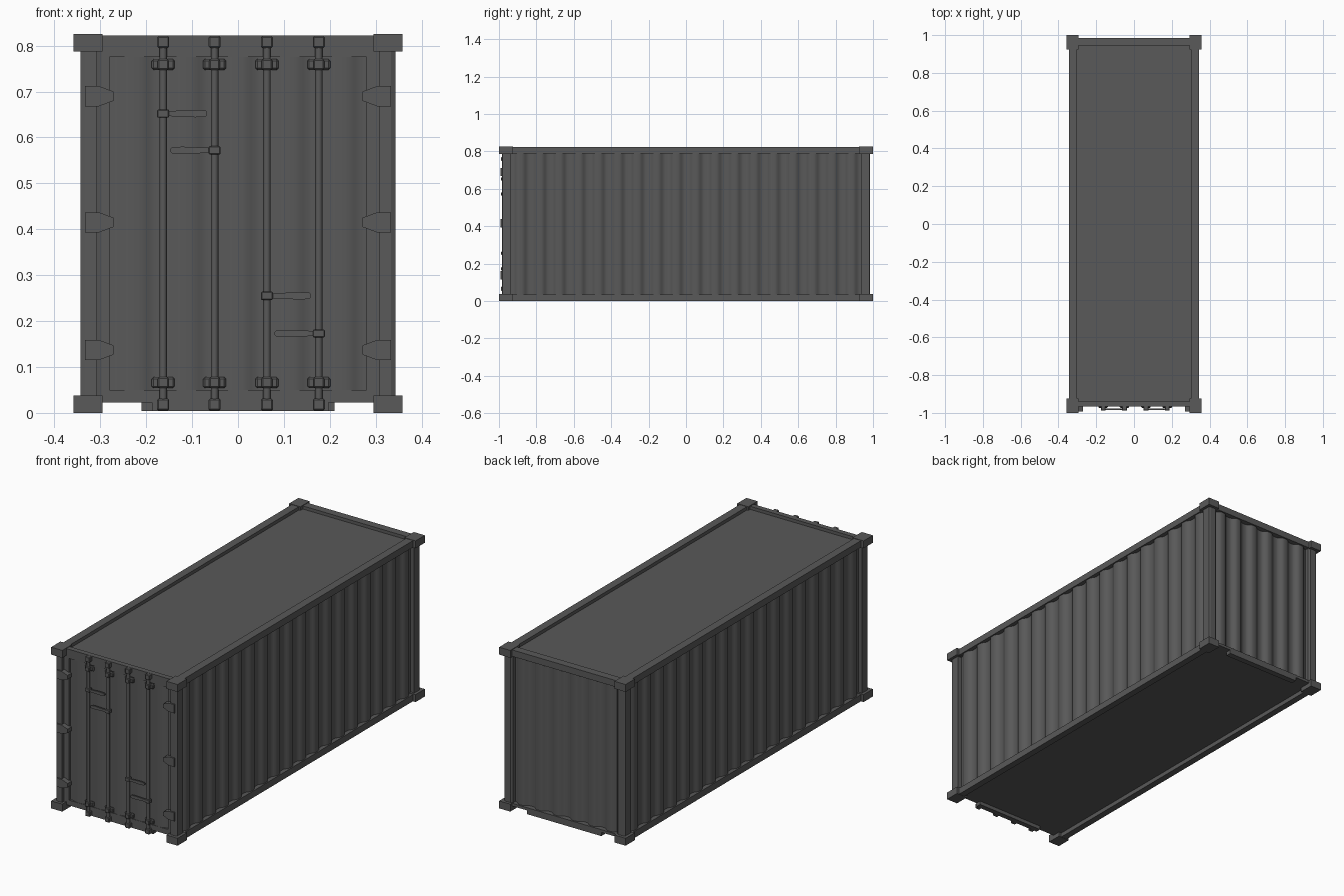
import bpy, bmesh, math

if "Cube" in bpy.data.objects:
    bpy.data.objects.remove(bpy.data.objects["Cube"])

paint = bpy.data.materials.new("dark_grey_paint")
paint.diffuse_color = (0.1, 0.1, 0.1, 1)
paint.use_nodes = True
paint.node_tree.nodes["Principled BSDF"].inputs["Base Color"].default_value = paint.diffuse_color


def finish(name, bm, smooth=False):
    bmesh.ops.remove_doubles(bm, verts=bm.verts, dist=1e-6)
    me = bpy.data.meshes.new(name)
    bm.to_mesh(me)
    bm.free()
    me.materials.append(paint)
    ob = bpy.data.objects.new(name, me)
    bpy.context.collection.objects.link(ob)
    if smooth:
        bpy.ops.object.select_all(action='DESELECT')
        ob.select_set(True)
        bpy.context.view_layer.objects.active = ob
        bpy.ops.object.shade_smooth_by_angle(angle=math.radians(40))
    return ob


def box(name, x, y, z, bevel=0.0):
    bm = bmesh.new()
    bmesh.ops.create_cube(bm, size=1)
    for v in bm.verts:
        v.co = [(r[0] + r[1]) / 2 + c * (r[1] - r[0]) for r, c in zip((x, y, z), v.co)]
    if bevel:
        bmesh.ops.bevel(bm, geom=bm.edges[:], offset=bevel, segments=1, affect='EDGES')
    return finish(name, bm)


def prism(name, pts, lo, hi, place):
    """Extrude a 2D outline between lo and hi; place maps (a, b, depth) to xyz."""
    bm = bmesh.new()
    f = bm.faces.new([bm.verts.new(place(a, b, lo)) for a, b in pts])
    ext = bmesh.ops.extrude_face_region(bm, geom=[f])
    d = [h - l for h, l in zip(place(0, 0, hi), place(0, 0, lo))]
    bmesh.ops.translate(bm, vec=d, verts=[g for g in ext['geom'] if isinstance(g, bmesh.types.BMVert)])
    bmesh.ops.recalc_face_normals(bm, faces=bm.faces[:])
    return finish(name, bm)


def corrugated(name, a, b, z0, z1, periods, depth, amp, place):
    """Wavy sheet running from a to b; place maps (along, offset, z) to xyz."""
    bm = bmesh.new()
    n = periods * 12
    prev = None
    for i in range(n + 1):
        w = -math.cos(2 * math.pi * i / 12) * 1.5
        u = a + (b - a) * i / n
        off = depth + amp * max(-1, min(1, w))
        cur = [bm.verts.new(place(u, off, z)) for z in (z0, z1)]
        if prev:
            bm.faces.new((prev[0], cur[0], cur[1], prev[1]))
        prev = cur
    return finish(name, bm, True)


# Corner castings, posts and long rails on both sides
for s, side in ((-1, "left"), (1, "right")):
    def span(a, b):
        return sorted((s * a, s * b))
    for e, end in ((-1, "front"), (1, "back")):
        for z, lvl in (((0, 0.038), "bottom"), ((0.787, 0.825), "top")):
            box(f"corner_casting_{lvl}_{end}_{side}", span(0.295, 0.358),
                sorted((e * 0.925, e * 1.0)), z)
    box(f"top_rail_{side}", span(0.303, 0.344), (-0.93, 0.93), (0.789, 0.823))
    box(f"bottom_rail_{side}", span(0.31, 0.344), (-0.93, 0.93), (0.001, 0.035))

    # Front post steps back beside the door, back post is a simple angle
    front = [(0.295, -0.935), (0.295, -0.965), (0.307, -0.968), (0.307, -0.985),
             (0.333, -0.985), (0.343, -0.98), (0.343, -0.935)]
    back = [(0.295, 0.94), (0.295, 0.978), (0.305, 0.985), (0.335, 0.985),
            (0.343, 0.98), (0.343, 0.935)]
    for nm, pts in (("front", front), ("back", back)):
        prism(f"{nm}_post_{side}", pts, 0.03, 0.795, lambda a, b, d: (s * a, b, d))

    # Corrugated side wall
    corrugated(f"side_wall_{side}", -0.937 * s, 0.937 * s, 0.02, 0.8, 18, 0.330, 0.008,
               lambda u, o, z: (s * o, u, z))

    # Door hinges
    for i, z in enumerate((0.137, 0.415, 0.69)):
        pts = [(0.333, z - 0.022), (0.333, z + 0.022), (0.303, z + 0.022),
               (0.271, z + 0.010), (0.271, z - 0.010), (0.303, z - 0.022)]
        prism(f"hinge_{side}_{i}", pts, -0.992, -0.96, lambda a, b, d: (s * a, d, b))

# Back wall and its beams
corrugated("back_wall", 0.3, -0.3, 0.03, 0.8, 6, 0.968, 0.009, lambda u, o, z: (u, o, z))
box("back_top_beam", (-0.3, 0.3), (0.945, 0.985), (0.789, 0.822))
box("back_bottom_beam", (-0.3, 0.3), (0.945, 0.985), (0.023, 0.037))
box("back_bottom_skirt", (-0.21, 0.21), (0.955, 0.985), (0.004, 0.03))

# Roof sits below the frame, floor above the bottom rails
box("roof", (-0.31, 0.31), (-0.95, 0.955), (0.785, 0.806))
box("floor", (-0.315, 0.315), (-0.95, 0.96), (0.023, 0.034))

# Door frame and corrugated door panel
box("door_top_frame", (-0.297, 0.297), (-0.967, -0.94), (0.775, 0.822))
box("door_bottom_frame", (-0.297, 0.297), (-0.967, -0.94), (0.023, 0.050))
box("door_sill", (-0.187, 0.197), (-0.967, -0.94), (0.004, 0.03))
for s, side in ((-1, "left"), (1, "right")):
    box(f"door_side_frame_{side}", sorted((s * 0.28, s * 0.297)), (-0.967, -0.945), (0.04, 0.785))
corrugated("door_panel", -0.282, 0.282, 0.045, 0.78, 5, 0.961, 0.005, lambda u, o, z: (u, -o, z))

# Locking bars: rod, end cams, guide brackets and handle (height, direction)
bars = ((-0.163, 0.652, 1), (-0.051, 0.572, -1), (0.063, 0.255, 1), (0.176, 0.173, -1))
for i, (x, hz, d) in enumerate(bars):
    bm = bmesh.new()
    bmesh.ops.create_cone(bm, cap_ends=True, segments=12, radius1=0.008, radius2=0.008, depth=0.81)
    bmesh.ops.translate(bm, vec=(x, -0.977, 0.413), verts=bm.verts)
    finish(f"lock_rod_{i}", bm, True)
    for lvl, cz, bz in (("bottom", 0.018, 0.066), ("top", 0.808, 0.759)):
        box(f"rod_cam_{lvl}_{i}", (x - 0.013, x + 0.013), (-0.987, -0.96), (cz - 0.013, cz + 0.013), 0.003)
        box(f"rod_bracket_{lvl}_{i}", (x - 0.025, x + 0.025), (-0.973, -0.96), (bz - 0.012, bz + 0.012), 0.004)
        box(f"rod_clamp_{lvl}_{i}", (x - 0.012, x + 0.012), (-0.988, -0.965), (bz - 0.012, bz + 0.012), 0.003)
    box(f"handle_hub_{i}", (x - 0.013, x + 0.013), (-0.988, -0.966), (hz - 0.009, hz + 0.009), 0.002)
    grip = [(0, -0.005), (0, 0.005), (0.07, 0.008), (0.092, 0.007), (0.096, 0.003),
            (0.096, -0.003), (0.092, -0.007), (0.07, -0.008)]
    prism(f"handle_{i}", [(x + d * a, hz + b) for a, b in grip], -0.985, -0.977,
          lambda a, b, dd: (a, dd, b))
